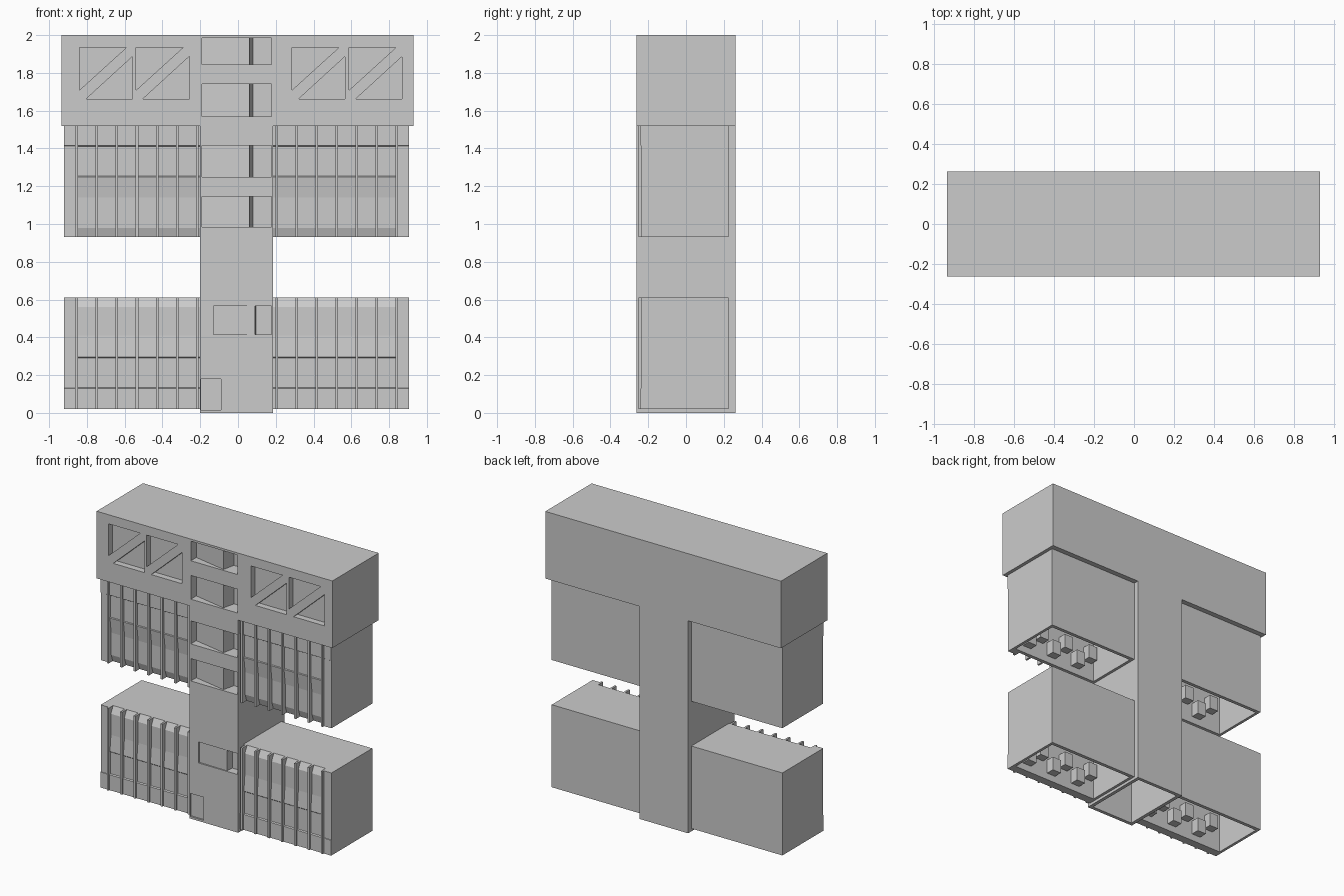
import bpy, bmesh
from mathutils import Vector

if "Cube" in bpy.data.objects:
    bpy.data.objects.remove(bpy.data.objects["Cube"])

# maps (a, b, depth) to x, y, z for a profile extruded along each axis
PLACE = {'x': lambda a, b, d: (d, a, b),
         'y': lambda a, b, d: (a, d, b),
         'z': lambda a, b, d: (a, b, d)}


def prism(bm, pts, axis, lo, hi):
    f = PLACE[axis]
    v0 = [bm.verts.new(f(a, b, lo)) for a, b in pts]
    v1 = [bm.verts.new(f(a, b, hi)) for a, b in pts]
    n = len(pts)
    faces = [bm.faces.new(v0), bm.faces.new(v1[::-1])]
    for i in range(n):
        j = (i + 1) % n
        faces.append(bm.faces.new((v0[j], v0[i], v1[i], v1[j])))
    bmesh.ops.recalc_face_normals(bm, faces=faces)


def box(bm, x0, x1, y0, y1, z0, z1):
    prism(bm, [(x0, y0), (x1, y0), (x1, y1), (x0, y1)], 'z', z0, z1)


def finish(bm, name):
    me = bpy.data.meshes.new(name)
    bm.to_mesh(me)
    bm.free()
    ob = bpy.data.objects.new(name, me)
    bpy.context.collection.objects.link(ob)
    return ob


def carve(ob, cutter):
    m = ob.modifiers.new("carve", 'BOOLEAN')
    m.operation, m.solver, m.object = 'DIFFERENCE', 'EXACT', cutter
    bpy.context.view_layer.objects.active = ob
    bpy.ops.object.modifier_apply(modifier=m.name)
    bpy.data.objects.remove(cutter)


F = -0.262  # front plane

# tower core and overhanging top storey as one T-shaped solid
bm = bmesh.new()
prism(bm, [(-0.2, 0), (0.185, 0), (0.185, 1.52), (0.93, 1.52), (0.93, 2),
           (-0.935, 2), (-0.935, 1.52), (-0.2, 1.52)], 'y', F, -F)
tower = finish(bm, "tower_and_top_storey")

cut = bmesh.new()
# pairs of triangular recesses in the top storey
for x in (-0.84, -0.54, 0.285, 0.587):
    prism(cut, [(x, 1.935), (x + 0.25, 1.935), (x, 1.708)], 'y', F - 0.05, F + 0.045)
    prism(cut, [(x + 0.282, 1.887), (x + 0.282, 1.662), (x + 0.036, 1.662)],
          'y', F - 0.05, F + 0.045)
# stair landings: slanted panel beside a deeper slot
for z0, z1 in ((1.845, 1.985), (1.57, 1.74), (1.25, 1.415), (0.985, 1.145)):
    prism(cut, [(-0.19, -0.3), (-0.19, -0.2), (0.06, -0.25), (0.08, -0.16),
                (0.178, -0.16), (0.178, -0.3)], 'z', z0, z1)
prism(cut, [(-0.13, -0.3), (-0.13, -0.25), (0.09, -0.255), (0.095, -0.2),
            (0.178, -0.2), (0.178, -0.3)], 'z', 0.415, 0.565)
# entrance door
box(cut, -0.195, -0.09, -0.3, F + 0.012, 0.015, 0.18)
# open underside
box(cut, -0.175, 0.16, -0.237, 0.237, -0.1, 0.38)
carve(tower, finish(cut, "tower_cutter"))

# facade profiles (y, z): upper wings lean in at the bottom, lower wings at the top
UPPER = [(-0.205, 0.93), (-0.222, 0.98), (-0.222, 1.14), (-0.236, 1.25),
         (-0.232, 1.255), (-0.232, 1.41), (-0.24, 1.415), (-0.24, 1.52)]
LOWER = [(-0.24, 0.02), (-0.24, 0.13), (-0.231, 0.135), (-0.231, 0.29),
         (-0.236, 0.295), (-0.225, 0.41), (-0.225, 0.56), (-0.2, 0.61)]
SIDES = [("left", -0.92, -0.2, -0.855, -0.215, -1), ("right", 0.185, 0.905, 0.205, 0.84, 1)]

for side, x0, x1, fin0, fin1, sgn in SIDES:
    for level, prof in (("upper", UPPER), ("lower", LOWER)):
        z0, z1 = prof[0][1], prof[-1][1]
        # hollow wing body
        bm = bmesh.new()
        prism(bm, prof + [(0.225, z1), (0.225, z0)], 'x', x0, x1)
        wing = finish(bm, f"{side}_{level}_wing")
        cut = bmesh.new()
        box(cut, x0 + 0.02, x1 - 0.02, -0.18, 0.2, z0 - 0.1, z1 - 0.04)
        carve(wing, finish(cut, "wing_cutter"))

        # vertical fins and the solid outer corner
        bm = bmesh.new()
        step = (fin1 - fin0) / 6
        for i in range(7):
            x = fin0 + i * step
            box(bm, x - 0.007, x + 0.007, -0.252, -0.19, z0, z1)
        if sgn < 0:
            box(bm, x0, fin0, -0.237, -0.19, z0, z1)
        else:
            box(bm, fin1, x1, -0.237, -0.19, z0, z1)
        finish(bm, f"{side}_{level}_fins")

        # staggered boxes on the inside of the facade
        bm = bmesh.new()
        for i in range(6):
            x = fin0 + (i + 0.5) * step
            base = z0 + (0.05 if i % 2 else 0.13)
            for z in (base, base + 0.26):
                box(bm, x - 0.035, x + 0.035, -0.185, -0.12, z, z + 0.1)
        finish(bm, f"{side}_{level}_inner_boxes")
